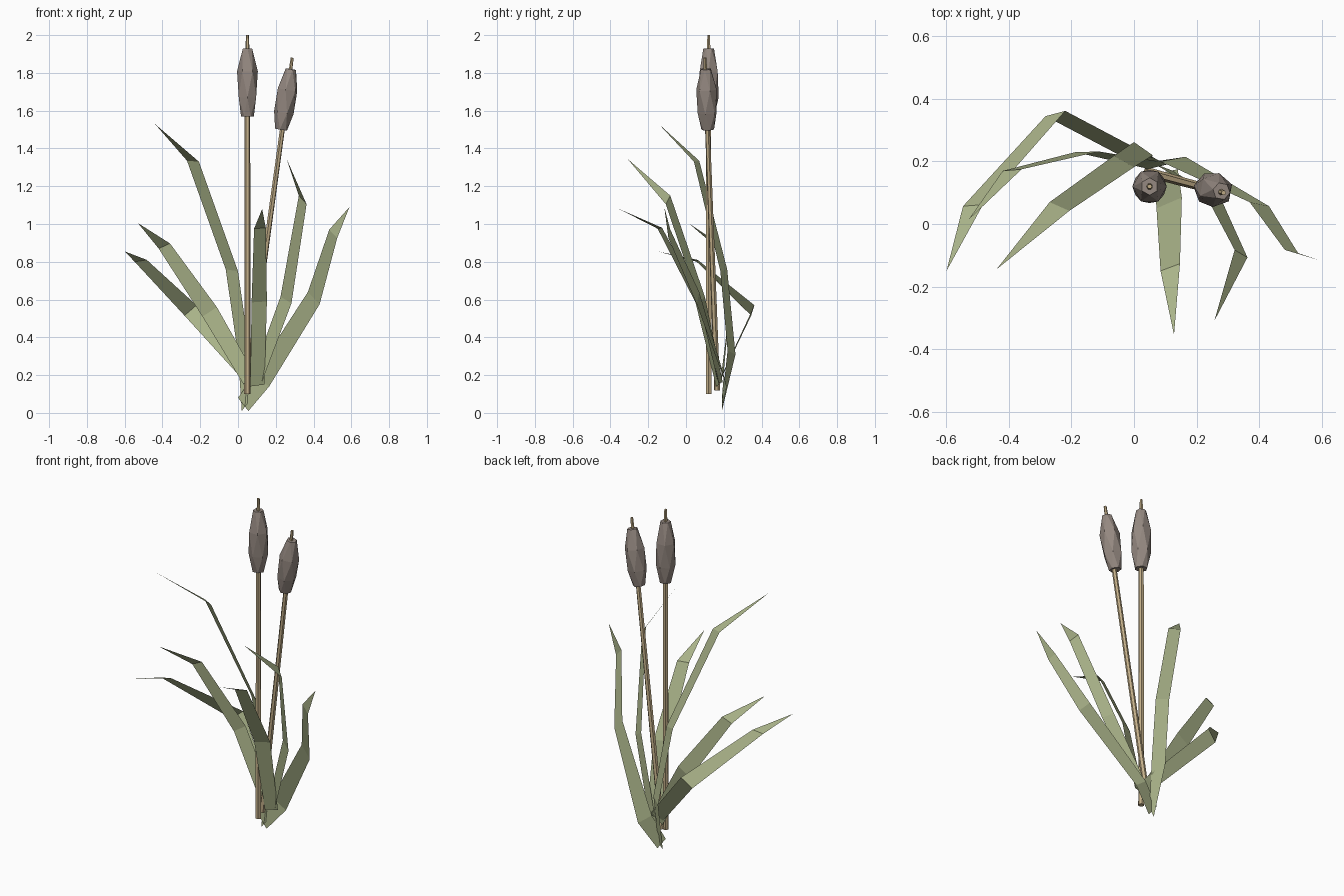
import bpy, math
from mathutils import Vector

if "Cube" in bpy.data.objects:
    bpy.data.objects.remove(bpy.data.objects["Cube"])


def material(name, rgb):
    m = bpy.data.materials.new(name)
    m.diffuse_color = (*rgb, 1)
    m.use_nodes = True
    m.node_tree.nodes["Principled BSDF"].inputs["Base Color"].default_value = m.diffuse_color
    return m


LEAF = material("leaf_green", (0.40, 0.45, 0.25))
STEM = material("stem_tan", (0.55, 0.43, 0.25))
HEAD = material("head_brown", (0.30, 0.25, 0.22))


def make(name, verts, faces, mat):
    me = bpy.data.meshes.new(name)
    me.from_pydata(verts, [], faces)
    me.materials.append(mat)
    me.update()
    ob = bpy.data.objects.new(name, me)
    bpy.context.collection.objects.link(ob)
    return ob


def loft(name, a, b, rings, sides, mat, stagger=False):
    """Closed tube along a-b; rings are (fraction, radius)."""
    a, b = Vector(a), Vector(b)
    rot = (b - a).to_track_quat('Z', 'Y')
    verts, faces = [], []
    for i, (t, r) in enumerate(rings):
        off = 0.5 * (i % 2) if stagger else 0
        for k in range(sides):
            ang = 2 * math.pi * (k + off) / sides
            verts.append(a.lerp(b, t) + rot @ Vector((r * math.cos(ang), r * math.sin(ang), 0)))
    for i in range(len(rings) - 1):
        for k in range(sides):
            n = (k + 1) % sides
            p, q, s, u = i * sides + k, i * sides + n, (i + 1) * sides + n, (i + 1) * sides + k
            if not stagger:
                faces.append((p, q, s, u))
            elif i % 2 == 0:
                faces += [(p, q, u), (q, s, u)]
            else:
                faces += [(p, q, s), (p, s, u)]
    top = (len(rings) - 1) * sides
    faces += [tuple(reversed(range(sides))), tuple(range(top, top + sides))]
    return make(name, verts, faces, mat)


def leaf(name, pairs, tip):
    """Flat folded blade: left/right edge points from root up, then a pointed tip."""
    verts = [p for pair in pairs for p in pair] + [tip]
    n = len(pairs)
    faces = [(2 * i, 2 * i + 1, 2 * i + 3, 2 * i + 2) for i in range(n - 1)]
    faces.append((2 * n - 2, 2 * n - 1, 2 * n))
    return make(name, verts, faces, LEAF)


# stems
loft("tall_stem", (.05, .12, .10), (.05, .12, 2.0), [(0, .017), (.9, .014), (1, .008)], 6, STEM)
loft("leaning_stem", (.045, .165, .12), (.287, .10, 1.88), [(0, .016), (.9, .013), (1, .008)], 6, STEM)

# seed heads
PROFILE = [(0, .034), (.28, .053), (.66, .055), (1, .028)]
loft("tall_seed_head", (.05, .12, 1.57), (.05, .12, 1.93), PROFILE, 6, HEAD, True)
loft("leaning_seed_head", (.228, .115, 1.50), (.28, .105, 1.82), PROFILE, 6, HEAD, True)

# leaves
leaf("tall_left_leaf", [
    ((.02, .19, .01), (.05, .19, .05)),
    ((.0, .262, .31), (.06, .22, .33)),
    ((-.065, .218, .76), (.0, .182, .75)),
    ((-.27, .07, 1.335), (-.207, .042, 1.33))], (-.44, -.145, 1.53))
leaf("middle_left_leaf", [
    ((.03, .18, .15), (.08, .20, .22)),
    ((-.188, .23, .51), (-.112, .232, .56)),
    ((-.42, .17, .87), (-.36, .175, .897))], (-.53, .013, 1.005))
leaf("low_left_leaf", [
    ((.04, .175, .16), (.105, .19, .20)),
    ((-.283, .345, .515), (-.22, .362, .57)),
    ((-.547, .057, .80), (-.483, .062, .81))], (-.60, -.15, .855))
leaf("front_leaf", [
    ((.065, .16, .14), (.14, .175, .15)),
    ((.072, .05, .585), (.153, .085, .59)),
    ((.085, -.15, .975), (.147, -.127, .98))], (.128, -.355, 1.08))
leaf("tall_right_leaf", [
    ((.06, .195, .16), (.125, .17, .16)),
    ((.225, .10, .615), (.283, .07, .58)),
    ((.322, -.083, 1.15), (.363, -.107, 1.105))], (.257, -.31, 1.345))
leaf("low_right_leaf", [
    ((.0, .19, .08), (.055, .19, .01)),
    ((.085, .20, .20), (.165, .215, .14)),
    ((.37, .07, .64), (.432, .057, .575)),
    ((.483, -.083, .97), (.525, -.093, .925))], (.59, -.115, 1.09))
